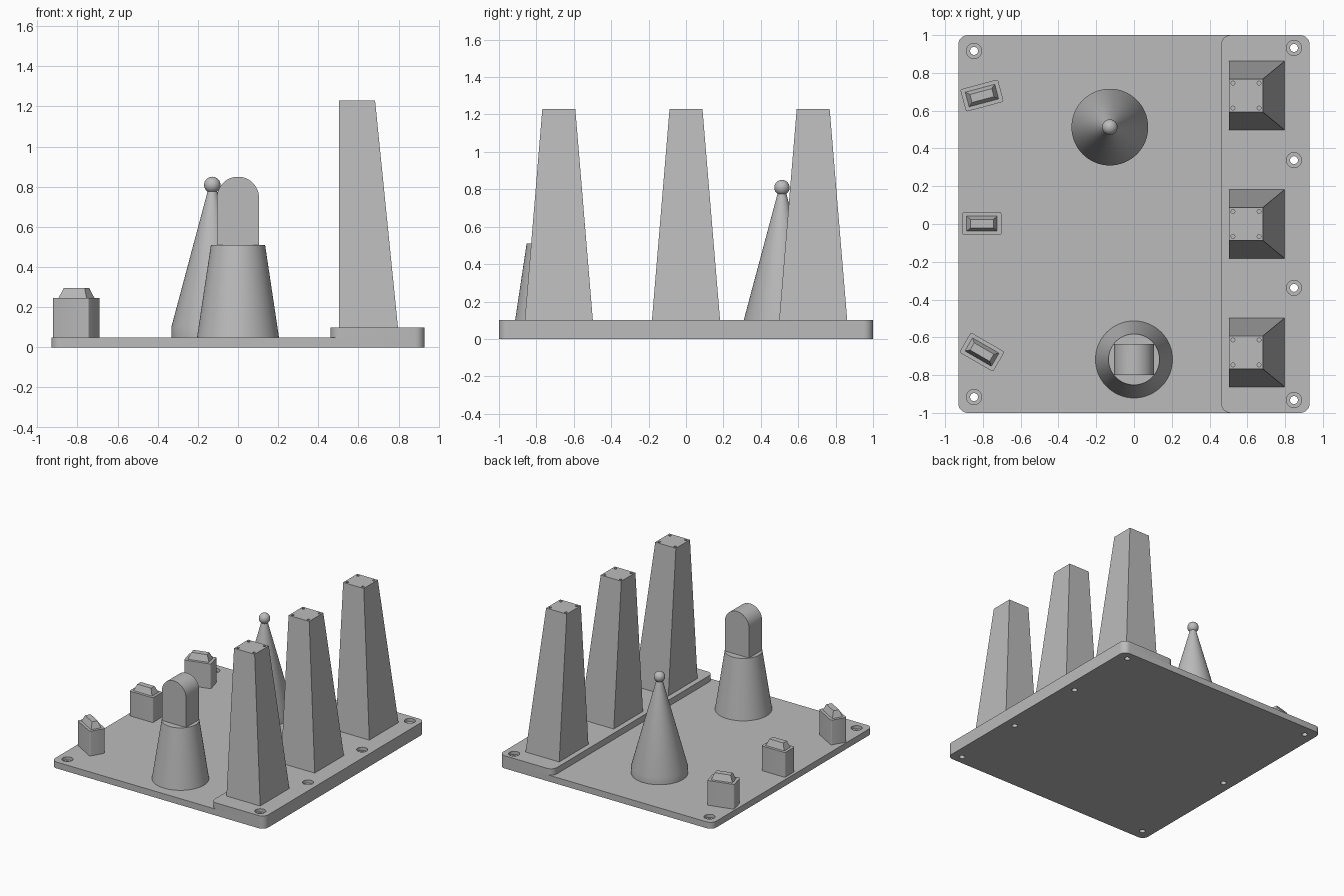
import bpy, bmesh
from math import sin, cos, pi, radians

if "Cube" in bpy.data.objects:
    bpy.data.objects.remove(bpy.data.objects["Cube"])

GREY = (0.5, 0.5, 0.5, 1)
grey = bpy.data.materials.new("plain grey")
grey.use_nodes = True
grey.diffuse_color = GREY
grey.node_tree.nodes["Principled BSDF"].inputs["Base Color"].default_value = GREY


def finish(bm, name, loc=(0, 0, 0), turn=0):
    bmesh.ops.recalc_face_normals(bm, faces=bm.faces)
    mesh = bpy.data.meshes.new(name)
    bm.to_mesh(mesh)
    bm.free()
    mesh.materials.append(grey)
    ob = bpy.data.objects.new(name, mesh)
    ob.location = loc
    ob.rotation_euler.z = radians(turn)
    bpy.context.collection.objects.link(ob)
    return ob


def smooth(ob):
    bpy.ops.object.select_all(action='DESELECT')
    ob.select_set(True)
    bpy.context.view_layer.objects.active = ob
    bpy.ops.object.shade_smooth_by_angle(angle=radians(30))


def add_loft(bm, rings):
    """Skin matching rings of points and cap both ends."""
    loops = [[bm.verts.new(p) for p in ring] for ring in rings]
    n = len(loops[0])
    for a, b in zip(loops, loops[1:]):
        for i in range(n):
            j = (i + 1) % n
            bm.faces.new((a[i], a[j], b[j], b[i]))
    bm.faces.new(loops[0][::-1])
    bm.faces.new(loops[-1])


def loft(name, rings, loc=(0, 0, 0), turn=0):
    bm = bmesh.new()
    add_loft(bm, rings)
    return finish(bm, name, loc, turn)


def circle(r, z, n=64, x=0, y=0):
    return [(x + r * cos(2 * pi * i / n), y + r * sin(2 * pi * i / n), z) for i in range(n)]


def rect(x0, x1, hy, z):
    return [(x0, -hy, z), (x1, -hy, z), (x1, hy, z), (x0, hy, z)]


def round_rect(x0, x1, hy, r, z, steps=8):
    pts = []
    corners = ((x1 - r, hy - r), (x0 + r, hy - r), (x0 + r, r - hy), (x1 - r, r - hy))
    for k, (cx, cy) in enumerate(corners):
        for i in range(steps + 1):
            a = pi / 2 * (k + i / steps)
            pts.append((cx + r * cos(a), cy + r * sin(a), z))
    return pts


def drill(ob, holes):
    """Cut stepped round holes; each is (x, y, [(radius, z), ...])."""
    bm = bmesh.new()
    for x, y, steps in holes:
        add_loft(bm, [circle(r, z, 32, x, y) for r, z in steps])
    cutter = finish(bm, "hole_cutter")
    cutter.hide_render = True
    bpy.context.view_layer.objects.active = ob
    mod = ob.modifiers.new("holes", 'BOOLEAN')
    mod.operation = 'DIFFERENCE'
    mod.solver = 'EXACT'
    mod.object = cutter
    bpy.ops.object.modifier_apply(modifier=mod.name)
    bpy.data.objects.remove(cutter)


def counterbore(top):
    return [(0.021, -0.02), (0.021, top - 0.025), (0.04, top - 0.025), (0.04, top + 0.02)]


# Base plate and raised strip, with counterbored screw holes
strip_y = (-0.932, -0.338, 0.338, 0.932)
plate = loft("base_plate", [round_rect(-0.93, 0.93, 1, 0.05, z) for z in (0, 0.05)])
drill(plate, [(-0.847, y, counterbore(0.05)) for y in (-0.916, 0, 0.916)]
      + [(0.847, y, [(0.021, -0.02), (0.021, 0.07)]) for y in strip_y])
smooth(plate)
strip = loft("raised_strip", [round_rect(0.462, 0.93, 1, 0.05, z) for z in (0.05, 0.1)])
drill(strip, [(0.847, y, counterbore(0.1)) for y in strip_y])
smooth(strip)

# Three tapered towers, upright on the inner side, with four pin holes on top
for name, y in (("front", -0.68), ("middle", 0), ("back", 0.68)):
    tower = loft(name + "_tower", [rect(0.503, 0.797, 0.182, 0.1), rect(0.503, 0.683, 0.088, 1.23)],
                 (0, y, 0))
    pins = [(x, y + dy, [(0.01, 1.19), (0.01, 1.25)]) for x in (0.524, 0.662) for dy in (-0.066, 0.066)]
    drill(tower, pins)
    smooth(tower)

# Pointed cone with a ball tip
cone_at = (-0.128, 0.513, 0)
smooth(loft("cone", [circle(0.203, 0.05), circle(0.203, 0.105), circle(0.02, 0.79)], cone_at))
bm = bmesh.new()
bmesh.ops.create_uvsphere(bm, u_segments=32, v_segments=16, radius=0.041)
smooth(finish(bm, "cone_ball", (-0.128, 0.513, 0.809)))

# Round pedestal with an arched block
smooth(loft("pedestal", [circle(0.204, 0.05), circle(0.135, 0.51)], (0, -0.717, 0)))
arch = [(-0.105, 0.51), (0.105, 0.51)]
arch += [(0.105 * cos(pi * i / 24), 0.745 + 0.105 * sin(pi * i / 24)) for i in range(25)]
smooth(loft("arched_block", [[(x, y, z) for x, z in arch] for y in (-0.082, 0.082)], (0, -0.717, 0)))

# Three small boxes with bevelled caps
for name, y, turn in (("front", -0.678, -30), ("middle", 0.002, 0), ("back", 0.68, 15)):
    at = (-0.805, y, 0)
    smooth(loft(name + "_box", [round_rect(-0.103, 0.103, 0.061, 0.01, z, 4) for z in (0.05, 0.245)],
                at, turn))
    loft(name + "_box_cap", [rect(-0.081, 0.081, 0.04, 0.245), rect(-0.06, 0.06, 0.022, 0.295)], at, turn)
